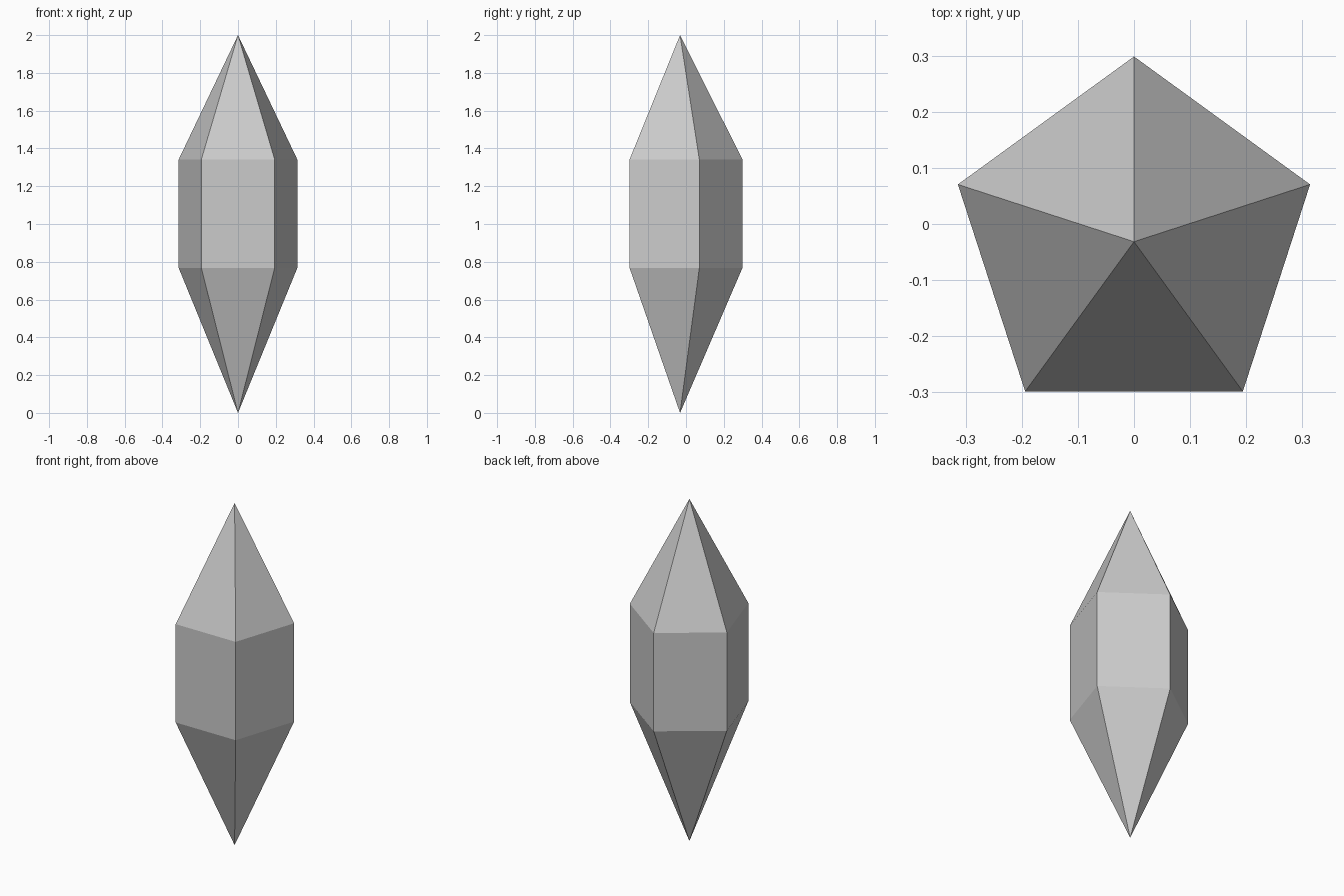
import bpy, bmesh
from math import cos, sin, pi

if "Cube" in bpy.data.objects:
    bpy.data.objects.remove(bpy.data.objects["Cube"])

SIDES, RADIUS, CENTRE_Y = 5, 0.33, -0.0315
LOW_RING, HIGH_RING, TOP = 0.767, 1.342, 2.0

bm = bmesh.new()


def ring(z):
    angles = [pi / 2 + 2 * pi * i / SIDES for i in range(SIDES)]
    return [bm.verts.new((RADIUS * cos(a), CENTRE_Y + RADIUS * sin(a), z)) for a in angles]


# Pentagonal prism body with a pointed cap at each end
bottom_tip = bm.verts.new((0, CENTRE_Y, 0))
top_tip = bm.verts.new((0, CENTRE_Y, TOP))
low, high = ring(LOW_RING), ring(HIGH_RING)
for i in range(SIDES):
    j = (i + 1) % SIDES
    bm.faces.new((bottom_tip, low[j], low[i]))
    bm.faces.new((low[i], low[j], high[j], high[i]))
    bm.faces.new((high[i], high[j], top_tip))

mesh = bpy.data.meshes.new("crystal")
bm.to_mesh(mesh)
bm.free()
bpy.context.collection.objects.link(bpy.data.objects.new("crystal", mesh))
